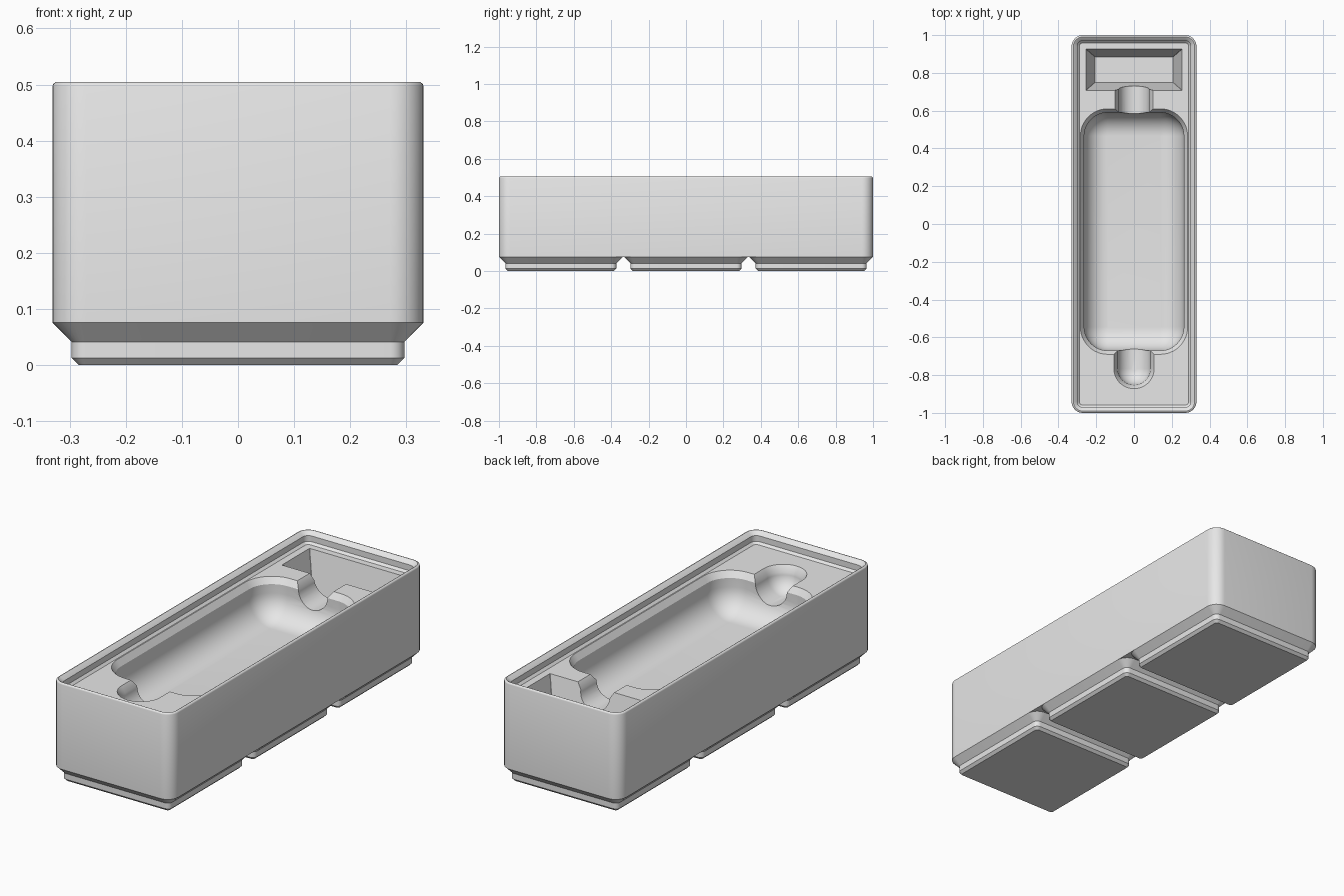
import bpy, bmesh, math

cube = bpy.data.objects.get("Cube")
if cube:
    bpy.data.objects.remove(cube, do_unlink=True)

MM = 2 / 125.5            # one millimetre in model units
HALF_X, HALF_Y = 20.75 * MM, 1.0
FOOT_TOP = 4.75 * MM
DECK = 28 * MM            # deck inside the lip

grey = bpy.data.materials.new("light_grey")
grey.use_nodes = True
grey.diffuse_color = (0.8, 0.8, 0.8, 1)
grey.node_tree.nodes["Principled BSDF"].inputs["Base Color"].default_value = (0.8, 0.8, 0.8, 1)


def rounded_rect(hx, hy, r, seg):
    """Outline of a rounded rectangle, counter-clockwise."""
    pts = []
    for k, (sx, sy) in enumerate([(1, 1), (-1, 1), (-1, -1), (1, -1)]):
        for i in range(seg + 1):
            a = math.pi / 2 * (k + i / seg)
            pts.append((sx * (hx - r) + r * math.cos(a), sy * (hy - r) + r * math.sin(a)))
    return pts


def loft(name, rings, cy=0.0, seg=8):
    """Skin a stack of rounded rectangles (hx, hy, r, z) into a closed solid."""
    bm = bmesh.new()
    loops = [[bm.verts.new((x, y + cy, z)) for x, y in rounded_rect(hx, hy, r, seg)]
             for hx, hy, r, z in rings]
    n = len(loops[0])
    for a, b in zip(loops, loops[1:]):
        for i in range(n):
            j = (i + 1) % n
            bm.faces.new((a[i], a[j], b[j], b[i]))
    bm.faces.new(loops[0][::-1])
    bm.faces.new(loops[-1])
    bmesh.ops.remove_doubles(bm, verts=bm.verts, dist=1e-5)
    bmesh.ops.recalc_face_normals(bm, faces=bm.faces)
    mesh = bpy.data.meshes.new(name)
    bm.to_mesh(mesh)
    bm.free()
    mesh.materials.append(grey)
    obj = bpy.data.objects.new(name, mesh)
    bpy.context.collection.objects.link(obj)
    return obj


def inset(hx, hy, r, d, z):
    return (hx - d, hy - d, max(r - d, 0.003), z)


def smooth(obj):
    bpy.ops.object.select_all(action="DESELECT")
    obj.select_set(True)
    bpy.context.view_layer.objects.active = obj
    bpy.ops.object.shade_smooth_by_angle(angle=math.radians(30))


# Body with a stepped stacking lip: (inset, height) from outside, over the rim, to the deck
lip = [(0, FOOT_TOP), (0, 0.497), (0.0015, 0.501), (0.005, 0.504), (0.0095, 0.505),
       (0.0135, 0.503), (1.9 * MM, 30.5 * MM), (1.9 * MM, 28.7 * MM), (2.6 * MM, DECK)]
body = loft("bin_body", [inset(HALF_X, HALF_Y, 3.75 * MM, d, z) for d, z in lip])

# Cutters: each has a chamfered rim, then its own hollow
CH, STEP = 0.02, 0.03
EDGE = DECK - STEP
ABOVE = DECK + 0.004
ARC = [math.pi / 2 * i / 10 for i in range(11)]
cutters = []

# Main pocket with a large floor fillet
px, py, pr, floor, fillet = 0.284, 0.65, 0.145, 0.25, 0.122
rings = [inset(px, py, pr, 0, ABOVE), inset(px, py, pr, 0, DECK), inset(px, py, pr, CH, EDGE)]
rings += [inset(px, py, pr, CH + fillet * (1 - math.cos(a)), floor + fillet * (1 - math.sin(a)))
          for a in ARC]
cutters.append(loft("pocket_cutter", rings, cy=-0.04, seg=12))

# Front finger slot with a ball-shaped end
rad, half = 0.087, 0.16
rings = [(rad + CH, half + CH, rad + CH, ABOVE), (rad + CH, half + CH, rad + CH, DECK)]
for a in ARC[:-1]:
    w = rad * math.cos(a)
    rings.append((w, half - rad + w, w * 0.999, EDGE - rad * math.sin(a)))
cutters.append(loft("slot_cutter", rings, cy=-0.692, seg=10))

# Round channel joining the pocket and the rear recess
rad, half = 0.08, 0.095
rings = [(rad + CH, half, 0.001, ABOVE), (rad + CH, half, 0.001, DECK)]
rings += [(max(rad * math.cos(a), 0.004), half, 0.001, EDGE - rad * math.sin(a)) for a in ARC]
cutters.append(loft("channel_cutter", rings, cy=0.66, seg=1))

# Rear recess with sloping walls
rings = [(0.254, 0.109, 0.001, ABOVE), (0.254, 0.109, 0.001, DECK), (0.206, 0.067, 0.001, 0.24)]
cutters.append(loft("recess_cutter", rings, cy=0.817, seg=1))

for c in cutters:
    mod = body.modifiers.new(c.name, "BOOLEAN")
    mod.operation, mod.solver, mod.object = "DIFFERENCE", "EXACT", c
    bpy.context.view_layer.objects.active = body
    bpy.ops.object.modifier_apply(modifier=mod.name)
for c in cutters:
    bpy.data.objects.remove(c, do_unlink=True)
smooth(body)

# Three stepped feet
for name, i in (("front_foot", -1), ("middle_foot", 0), ("rear_foot", 1)):
    steps = [(2.95, 0), (2.15, 0.8), (2.15, 2.6), (0, 4.75)]
    foot = loft(name, [inset(HALF_X, HALF_X, 3.75 * MM, d * MM, z * MM) for d, z in steps],
                cy=i * 42 * MM)
    smooth(foot)
